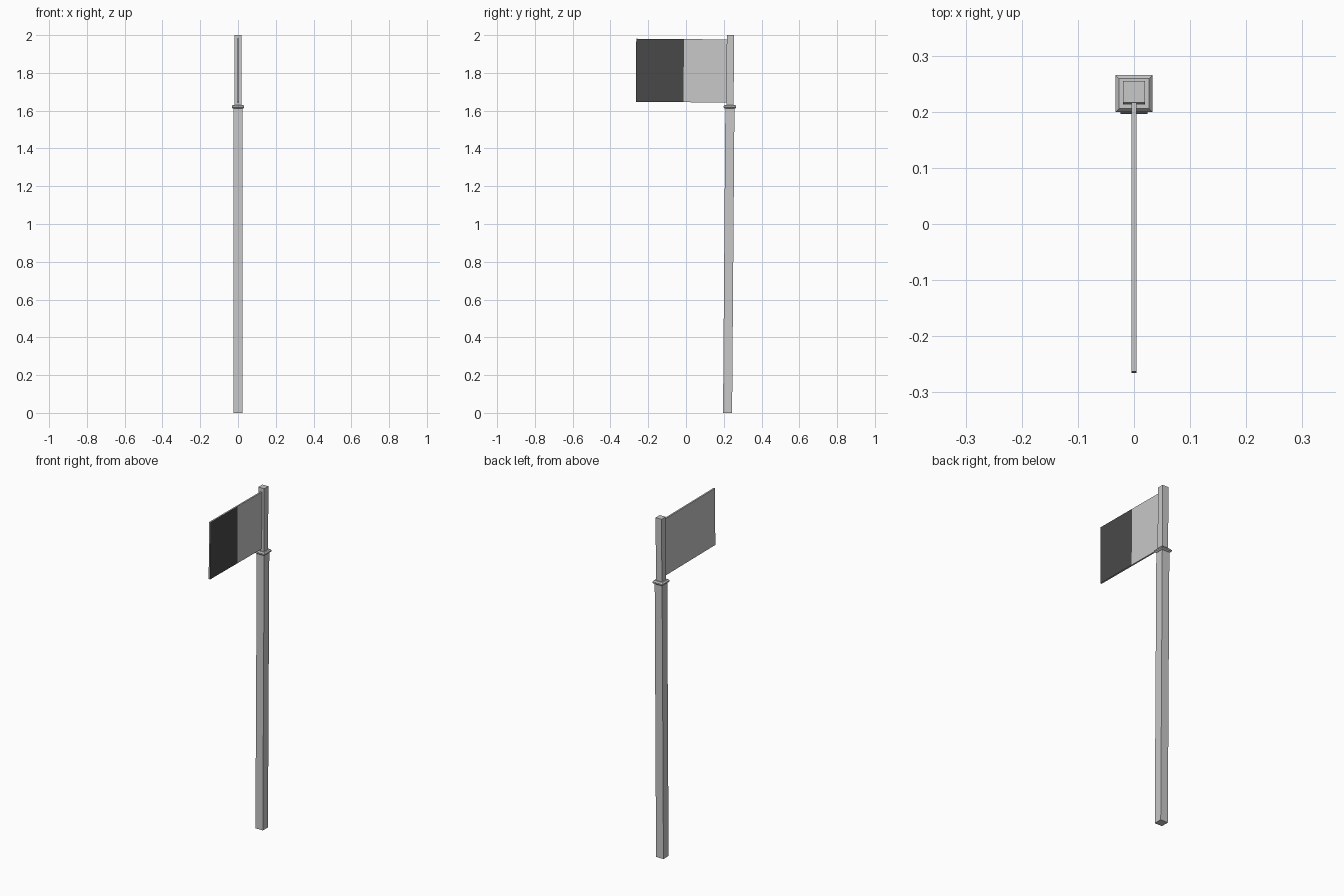
import bpy, bmesh
from mathutils import Matrix, Vector

cube = bpy.data.objects.get("Cube")
if cube:
    bpy.data.objects.remove(cube, do_unlink=True)

# The whole post leans very slightly backwards
LEAN = Matrix.Translation((0, 0.22, 0)) @ Matrix.Rotation(-0.0077, 4, 'X')


def material(name, value):
    mat = bpy.data.materials.new(name)
    mat.use_nodes = True
    colour = (value, value, value, 1)
    mat.diffuse_color = colour
    mat.node_tree.nodes["Principled BSDF"].inputs["Base Color"].default_value = colour
    return mat


grey = material("light grey", 0.58)
dark = material("charcoal", 0.066)


def finish(name, bm, *mats):
    bmesh.ops.recalc_face_normals(bm, faces=bm.faces)
    mesh = bpy.data.meshes.new(name)
    bm.to_mesh(mesh)
    bm.free()
    for mat in mats:
        mesh.materials.append(mat)
    obj = bpy.data.objects.new(name, mesh)
    obj.matrix_world = LEAN
    bpy.context.collection.objects.link(obj)


def square_stack(name, profile):
    """Loft square rings given as (half width, height)."""
    bm = bmesh.new()
    rings = [[bm.verts.new((sx * w, sy * w, z))
              for sx, sy in ((-1, -1), (1, -1), (1, 1), (-1, 1))]
             for w, z in profile]
    for low, high in zip(rings, rings[1:]):
        for i in range(4):
            j = (i + 1) % 4
            bm.faces.new((low[i], low[j], high[j], high[i]))
    bm.faces.new(rings[0])
    bm.faces.new(rings[-1])
    finish(name, bm, grey)


# Post and its collar
square_stack("lower_post", [(0.024, 0), (0.024, 1.615)])
square_stack("collar", [(0.026, 1.611), (0.033, 1.617), (0.033, 1.624), (0.027, 1.631)])
square_stack("upper_post", [(0.0193, 1.62), (0.0193, 2.0)])

# Thin flag panel, split across the middle, outer half dark on one side
start, split, end = -0.012, -0.246, -0.4985
bottom, top = 1.643, 1.977
bm = bmesh.new()
bmesh.ops.create_cube(bm, size=1)
bmesh.ops.scale(bm, vec=(0.009, start - end, top - bottom), verts=bm.verts)
bmesh.ops.translate(bm, vec=Vector((0, (start + end) / 2, (top + bottom) / 2)), verts=bm.verts)
bmesh.ops.bisect_plane(bm, geom=bm.verts[:] + bm.edges[:] + bm.faces[:],
                       plane_co=(0, split, 0), plane_no=(0, 1, 0))
bm.normal_update()
for face in bm.faces:
    if face.normal.x > 0.5 and face.calc_center_median().y < split:
        face.material_index = 1
finish("flag_panel", bm, grey, dark)
